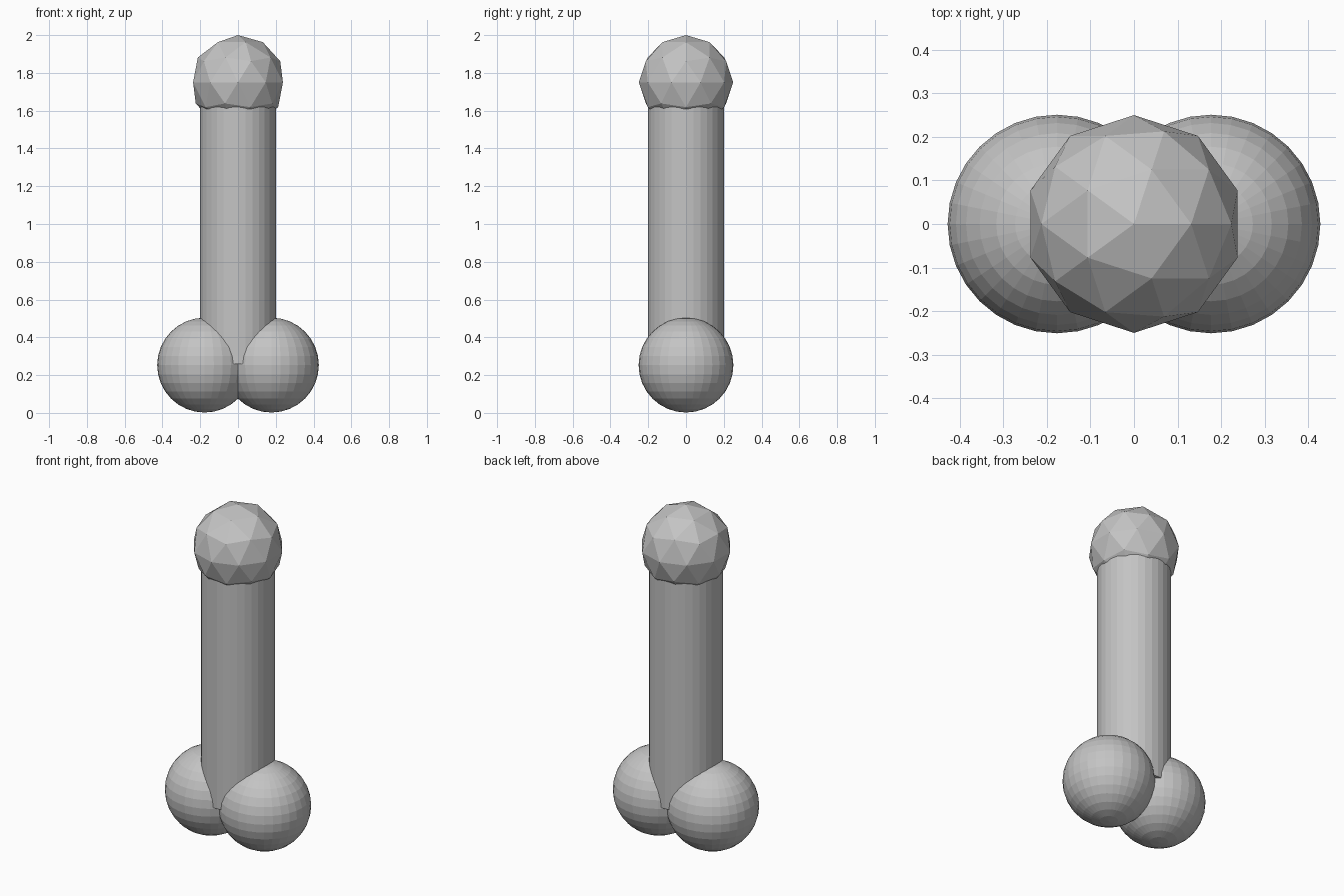
import bpy

if "Cube" in bpy.data.objects:
    bpy.data.objects.remove(bpy.data.objects["Cube"])

grey = bpy.data.materials.new("light_grey")
grey.diffuse_color = (0.55, 0.55, 0.55, 1.0)
grey.use_nodes = True
grey.node_tree.nodes["Principled BSDF"].inputs["Base Color"].default_value = grey.diffuse_color


def finish(name):
    """Name the active primitive and give it the shared colour, keeping flat faces."""
    obj = bpy.context.active_object
    obj.name = name
    obj.data.name = name
    obj.data.materials.append(grey)
    return obj


# Upright shaft
SHAFT_BOTTOM, SHAFT_TOP = 0.26, 1.75
bpy.ops.mesh.primitive_cylinder_add(
    vertices=32, radius=0.2, depth=SHAFT_TOP - SHAFT_BOTTOM,
    location=(0, 0, (SHAFT_BOTTOM + SHAFT_TOP) / 2))
finish("shaft")

# Faceted rounded tip
bpy.ops.mesh.primitive_ico_sphere_add(
    subdivisions=2, radius=0.25, location=(0, 0, 1.75))
finish("tip")

# Pair of round base spheres
for side, label in ((-1, "left"), (1, "right")):
    bpy.ops.mesh.primitive_uv_sphere_add(
        segments=32, ring_count=16, radius=0.251,
        location=(side * 0.177, 0, 0.253))
    finish("base_sphere_" + label)
